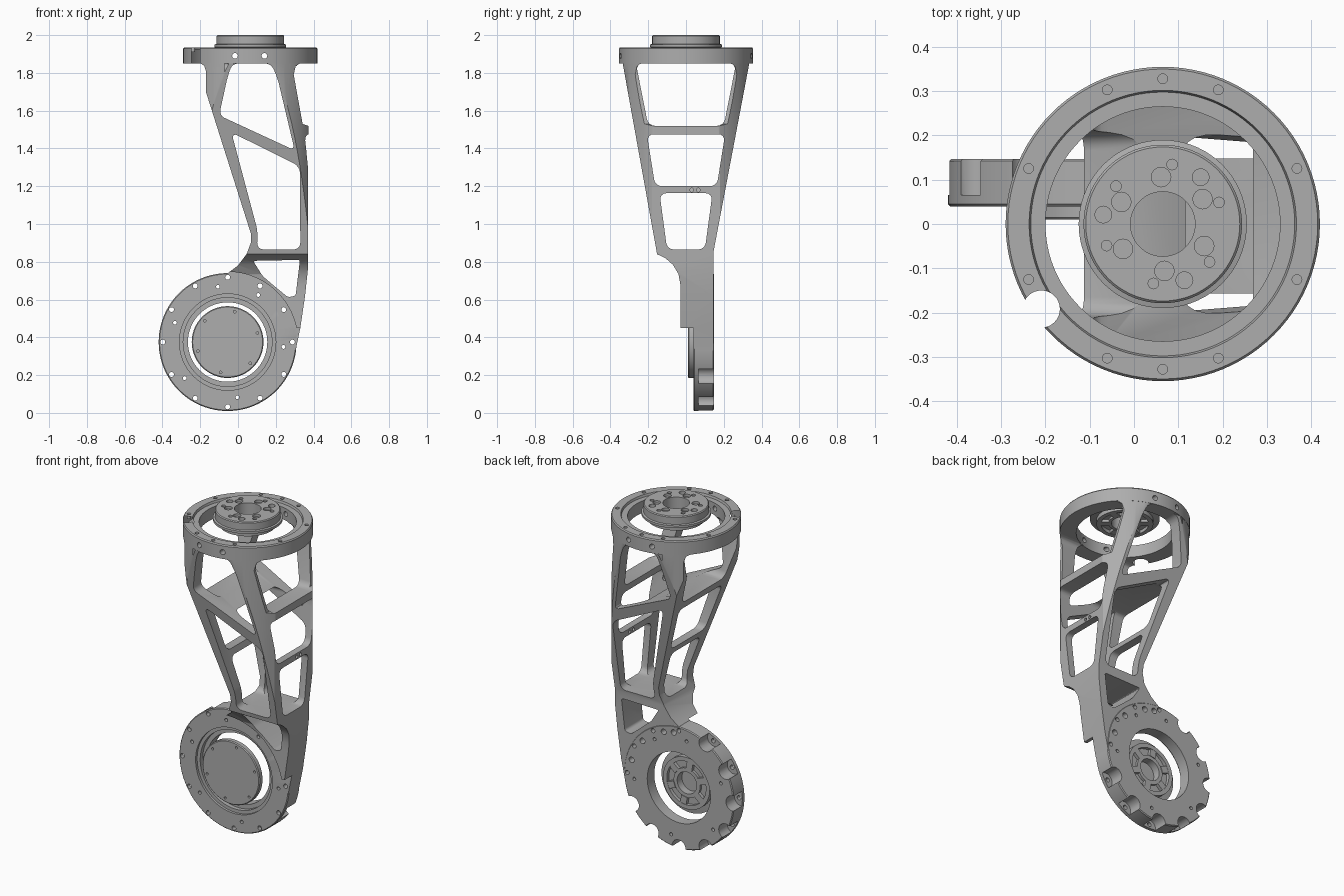
import bpy, bmesh, math
from mathutils import Matrix, Vector

cube = bpy.data.objects.get("Cube")
if cube:
    bpy.data.objects.remove(cube, do_unlink=True)

GREY = (0.42, 0.42, 0.42, 1)
metal = bpy.data.materials.new("machined grey")
metal.use_nodes = True
metal.diffuse_color = GREY
metal.node_tree.nodes["Principled BSDF"].inputs["Base Color"].default_value = GREY

TOP = Vector((0.065, 0, 0))        # axis of the upper ring
LOW = Vector((-0.055, 0, 0.375))   # axis of the lower joint
TURN = {"z": Matrix(), "y": Matrix.Rotation(-math.pi / 2, 4, "X"),
        "x": Matrix.Rotation(math.pi / 2, 4, "Y")}


def make(name, bm):
    bmesh.ops.recalc_face_normals(bm, faces=bm.faces)
    mesh = bpy.data.meshes.new(name)
    bm.to_mesh(mesh)
    bm.free()
    mesh.materials.append(metal)
    obj = bpy.data.objects.new(name, mesh)
    bpy.context.scene.collection.objects.link(obj)
    return obj


def prism(name, points, axis, a, b, rounding=0):
    """Extrude an outline drawn in (side, height) along x or y."""
    bm = bmesh.new()
    place = (lambda u, z, t: (u, t, z)) if axis == "y" else (lambda u, z, t: (t, u, z))
    base = bm.faces.new([bm.verts.new(place(u, z, a)) for u, z in points])
    top = bmesh.ops.extrude_face_region(bm, geom=[base])
    moved = [v for v in top["geom"] if isinstance(v, bmesh.types.BMVert)]
    bmesh.ops.translate(bm, verts=moved, vec=place(0, 0, b - a))
    if rounding:
        index = 1 if axis == "y" else 0
        long = [e for e in bm.edges
                if abs(e.verts[0].co[index] - e.verts[1].co[index]) > 0.01]
        bmesh.ops.bevel(bm, geom=long, offset=rounding, segments=4, profile=0.5,
                        affect="EDGES", clamp_overlap=True)
    return make(name, bm)


def lathe(name, section, axis, centre, segments=72):
    """Revolve a closed (radius, height) section."""
    bm = bmesh.new()
    rows = []
    for i in range(segments):
        t = 2 * math.pi * i / segments
        rows.append([bm.verts.new((r * math.cos(t), r * math.sin(t), h)) for r, h in section])
    n = len(section)
    for i in range(segments):
        p, q = rows[i], rows[(i + 1) % segments]
        for j in range(n):
            k = (j + 1) % n
            if section[j][0] or section[k][0]:
                bm.faces.new((p[j], q[j], q[k], p[k]))
    bmesh.ops.remove_doubles(bm, verts=bm.verts, dist=1e-5)
    bmesh.ops.transform(bm, matrix=Matrix.Translation(centre) @ TURN[axis], verts=bm.verts)
    return make(name, bm)


def pins(name, spots, axis, a, b, radius, segments=16):
    """Separate cylinders along one axis, used as drills."""
    bm = bmesh.new()
    step = TURN[axis] @ Vector((0, 0, (a + b) / 2))
    for s in spots:
        bmesh.ops.create_cone(bm, cap_ends=True, segments=segments, radius1=radius, radius2=radius,
                              depth=b - a, matrix=Matrix.Translation(s + step) @ TURN[axis])
    return make(name, bm)


def circle(centre, axis, radius, angles):
    spots = []
    for d in angles:
        c, s = math.cos(math.radians(d)) * radius, math.sin(math.radians(d)) * radius
        spots.append(centre + (Vector((c, s, 0)) if axis == "z" else Vector((c, 0, s))))
    return spots


def combine(obj, tool, operation="DIFFERENCE"):
    mod = obj.modifiers.new("combine", "BOOLEAN")
    mod.object, mod.operation, mod.solver = tool, operation, "EXACT"
    bpy.context.view_layer.update()
    graph = bpy.context.evaluated_depsgraph_get()
    mesh = bpy.data.meshes.new_from_object(obj.evaluated_get(graph))
    obj.modifiers.clear()
    obj.data = mesh
    bpy.data.objects.remove(tool, do_unlink=True)


# Tapered strut body: front outline crossed with side outline, trimmed round
leg = prism("leg_frame", [
    (-0.22, 1.9), (-0.22, 1.85), (-0.18, 1.84), (-0.17, 1.81), (-0.17, 1.7), (0.068, 0.95),
    (0.068, 0.9), (0.045, 0.84), (0, 0.78), (-0.06, 0.735), (0.05, 0.68), (0.2, 0.55),
    (0.305, 0.33), (0.33, 0.45), (0.355, 0.62), (0.37, 0.76), (0.37, 1.38), (0.357, 1.44),
    (0.372, 1.47), (0.372, 1.52), (0.342, 1.53), (0.295, 1.79), (0.305, 1.835), (0.35, 1.85),
    (0.35, 1.9)], "y", -0.5, 0.5)
combine(leg, prism("side_outline", [
    (-0.345, 1.91), (-0.335, 1.85), (-0.153, 0.84), (-0.11, 0.82), (-0.07, 0.785), (-0.04, 0.735),
    (-0.03, 0.68), (-0.03, 0.2), (0.145, 0.2), (0.145, 0.85), (0.335, 1.85), (0.345, 1.91)],
    "x", -0.6, 0.6), "INTERSECT")
combine(leg, pins("round_trim", [TOP], "z", 0, 2.1, 0.354, 96), "INTERSECT")

# Clearance in front of the lower joint
combine(leg, pins("joint_clearance", [LOW], "y", -0.5, 0.04, 0.372, 96))
combine(leg, prism("joint_step", [(0.1, 0.1), (0.6, 0.1), (0.6, 0.45), (0.1, 0.45)], "y", -0.5, 0.04))
combine(leg, pins("ring_bore", [TOP], "z", 1.84, 2.1, 0.267, 72))

# Openings through the front and back
for outline, r in [
        ([(-0.03, 1.85), (0.175, 1.85), (0.21, 1.77), (0.3, 1.39), (-0.1, 1.575), (-0.055, 1.78)], 0.03),
        ([(-0.035, 1.485), (0.328, 1.305), (0.33, 0.865), (0.1, 0.865), (0.105, 0.96)], 0.035),
        ([(0.08, 0.805), (0.328, 0.81), (0.305, 0.62), (0.265, 0.612), (0.2, 0.665), (0.13, 0.725)], 0.012)]:
    combine(leg, prism("front_opening", outline, "y", -0.6, 0.6, r))

# Ladder openings through the sides: low, high, half widths
for low, high, wl, wh in [(1.52, 1.85, 0.2, 0.265), (1.2, 1.475, 0.163, 0.207), (0.865, 1.163, 0.1, 0.14)]:
    combine(leg, prism("side_opening", [(-wl, low), (wl, low), (wh, high), (-wh, high)],
                       "x", -0.7, 0.7, 0.035))

# Lower joint flange with scalloped back
flange = lathe("flange", [
    (0.365, 0.045), (0.365, 0.142), (0.36, 0.147), (0.21, 0.147), (0.21, 0.08), (0.235, 0.08),
    (0.235, 0.055), (0.255, 0.055), (0.255, 0.04), (0.36, 0.04)], "y", LOW, 96)
combine(flange, pins("scallops", circle(LOW, "y", 0.358, range(120, 331, 30)),
                     "y", 0.065, 0.2, 0.045, 24))
combine(leg, flange, "UNION")

# Upper ring with stepped lip
ring = lathe("ring", [
    (0.355, 1.85), (0.355, 1.928), (0.35, 1.935), (0.302, 1.935), (0.298, 1.922),
    (0.265, 1.922), (0.265, 1.85)], "z", TOP, 96)
combine(leg, ring, "UNION")

# Bolt holes and the cable notch
combine(leg, pins("rim_holes", circle(LOW, "y", 0.343, range(0, 360, 30)), "y", 0, 0.3, 0.013))
combine(leg, pins("inner_holes", circle(LOW, "y", 0.297, (57, 100, 160, 220, 280, 355)),
                  "y", 0, 0.3, 0.01))
combine(leg, pins("back_holes", circle(LOW, "y", 0.325, (15, 42, 72, 84)), "y", 0.11, 0.2, 0.017))
combine(leg, pins("lip_holes", circle(TOP, "z", 0.328, (
    22.5, 67.5, 90, 112.5, 157.5, 202.5, 247.5, 270, 292.5, 337.5)), "z", 1.91, 2, 0.011))
combine(leg, pins("wall_holes", [Vector((x, 0, 1.89)) for x in (-0.016, 0.14)], "y", -0.5, 0.5, 0.015))
combine(leg, pins("rung_holes", [Vector((0, y, 1.18)) for y in (0.03, 0.065)], "x", 0.3, 0.5, 0.01))
combine(leg, pins("cable_notch", circle(TOP, "z", 0.335, [215]), "z", 1.8, 2.1, 0.042, 32))

# Upper output disc
top_disc = lathe("upper_output_disc", [
    (0.073, 1.91), (0.073, 2), (0.174, 2), (0.179, 1.995), (0.179, 1.953), (0.19, 1.95),
    (0.19, 1.936), (0.155, 1.93), (0.155, 1.905), (0.13, 1.905), (0.13, 1.925), (0.09, 1.925),
    (0.09, 1.91)], "z", TOP)
combine(top_disc, pins("bolt_wells", circle(TOP, "z", 0.106, range(32, 360, 60)), "z", 1.985, 2.1, 0.022))
combine(top_disc, pins("dowel_wells", circle(TOP, "z", 0.136, (51, 171, 291)), "z", 1.98, 2.1, 0.019))
combine(top_disc, pins("screw_wells", circle(TOP, "z", 0.136, range(21, 360, 60)), "z", 1.99, 2.1, 0.012))

# Lower output disc, plain in front and hollow behind
low_disc = lathe("lower_output_disc", [
    (0, 0.01), (0.185, 0.01), (0.19, 0.015), (0.19, 0.04), (0.155, 0.045), (0.155, 0.075),
    (0.13, 0.075), (0.13, 0.055), (0.088, 0.055), (0.088, 0.07), (0.065, 0.07), (0.065, 0.025),
    (0, 0.025)], "y", LOW)
combine(low_disc, pins("face_holes", circle(LOW, "y", 0.165, range(17, 360, 60)), "y", 0, 0.025, 0.007))

# Raised pads in the recesses of both discs
for name, axis, centre, low in (("upper_pads", "z", TOP, 1.907), ("lower_pads", "y", LOW, 0.05)):
    bm = bmesh.new()
    for i in range(6):
        spin = Matrix.Rotation(math.radians(60 * i + 20), 4, "Z")
        shape = Matrix.Translation((0.11, 0, low + 0.012)) @ Matrix.Diagonal((0.05, 0.04, 0.024, 1))
        bmesh.ops.create_cube(bm, size=1, matrix=Matrix.Translation(centre) @ TURN[axis] @ spin @ shape)
    make(name, bm)

# Smooth round surfaces, keep machined edges crisp
parts = [o for o in bpy.context.scene.objects if o.type == "MESH" and metal.name in o.data.materials]
bpy.ops.object.select_all(action="DESELECT")
for o in parts:
    o.select_set(True)
bpy.context.view_layer.objects.active = leg
bpy.ops.object.shade_smooth_by_angle(angle=math.radians(30))
